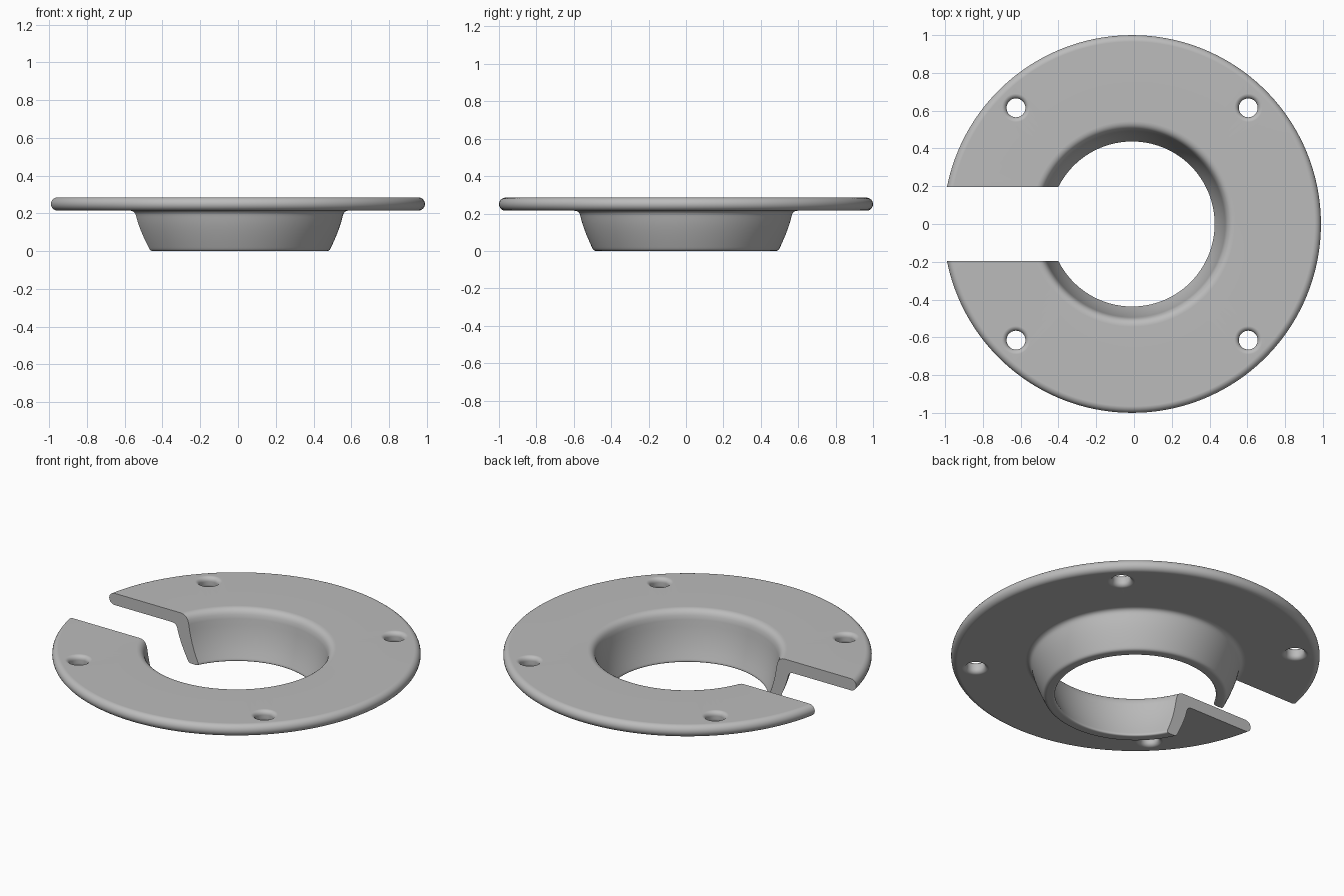
import bpy
import bmesh
from math import sin, cos, pi, radians
from mathutils import Vector, Matrix

cube = bpy.data.objects.get("Cube")
if cube:
    bpy.data.objects.remove(cube, do_unlink=True)

CENTRE_X = -0.01
BOTTOM, TOP = 0.215, 0.285      # faces of the flange
EDGE = (TOP - BOTTOM) / 2       # rim rounding radius

grey = bpy.data.materials.new("plain grey")
grey.use_nodes = True
grey.diffuse_color = (0.5, 0.5, 0.5, 1)
grey.node_tree.nodes["Principled BSDF"].inputs["Base Color"].default_value = (0.5, 0.5, 0.5, 1)


def arc(r, z, radius, start, end, steps=8):
    """Points of a circular arc in the (radius, height) plane."""
    angles = [radians(start + (end - start) * i / steps) for i in range(steps + 1)]
    return [(r + radius * cos(a), z + radius * sin(a)) for a in angles]


def curve(a, b, c, steps=6):
    """Points of a quadratic curve bent towards b."""
    a, b, c = Vector(a), Vector(b), Vector(c)
    ts = [i / steps for i in range(steps + 1)]
    return [tuple(a * (1 - t) ** 2 + b * 2 * t * (1 - t) + c * t * t) for t in ts]


def revolve(name, profile, closed, steps, location):
    """Turn a profile about the z axis into a solid."""
    bm = bmesh.new()
    verts = [bm.verts.new((r, 0, z)) for r, z in profile]
    edges = [bm.edges.new(pair) for pair in zip(verts, verts[1:])]
    if closed:
        edges.append(bm.edges.new((verts[-1], verts[0])))
    bmesh.ops.spin(bm, geom=verts + edges, cent=(0, 0, 0), axis=(0, 0, 1),
                   angle=2 * pi, steps=steps)
    bmesh.ops.remove_doubles(bm, verts=bm.verts, dist=0.0002)
    return make_object(name, bm, location)


def make_object(name, bm, location):
    bmesh.ops.recalc_face_normals(bm, faces=bm.faces)
    mesh = bpy.data.meshes.new(name)
    bm.to_mesh(mesh)
    bm.free()
    mesh.materials.append(grey)
    obj = bpy.data.objects.new(name, mesh)
    obj.location = location
    bpy.context.collection.objects.link(obj)
    return obj


# Flange and tapered collar as one revolved section
section = (
    arc(1 - EDGE, TOP - EDGE, EDGE, -90, 90, 12)            # rounded rim
    + curve((0.545, TOP), (0.505, TOP), (0.496, 0.24))      # lip into the bore
    + curve((0.494, 0.23), (0.48, 0.12), (0.44, 0.02))      # bore wall
    + curve((0.437, 0.012), (0.435, 0), (0.45, 0), 4)       # inner foot
    + curve((0.478, 0), (0.494, 0), (0.5, 0.014), 4)        # outer foot
    + curve((0.504, 0.022), (0.55, 0.12), (0.563, 0.18))    # collar wall
    + curve((0.565, 0.188), (0.571, BOTTOM), (0.598, BOTTOM))  # fillet below flange
)
flange = revolve("slotted_flange", section, True, 160, (CENTRE_X, 0, 0))

# Slot cutter, open to the right-hand side
bm = bmesh.new()
bmesh.ops.create_cube(bm, size=1, matrix=Matrix.Diagonal((1.2, 0.392, 1, 1)))
cutters = [make_object("slot_cutter", bm, (-0.6 + CENTRE_X, 0, 0.1))]

# Screw hole cutters with rounded mouths
FILLET = 0.025
mouth = 0.05 + FILLET
hole = ([(0, BOTTOM - 0.03), (mouth, BOTTOM - 0.03)]
        + arc(mouth, BOTTOM + FILLET, FILLET, 270, 180, 6)
        + arc(mouth, TOP - FILLET, FILLET, 180, 90, 6)
        + [(mouth, TOP + 0.03), (0, TOP + 0.03)])
for sx in (-1, 1):
    for sy in (-1, 1):
        cutters.append(revolve("screw_hole_cutter", hole, False, 40,
                               (CENTRE_X + sx * 0.615, sy * 0.615, 0)))

# Cut the slot and holes, then discard the cutters
bpy.ops.object.select_all(action='DESELECT')
bpy.context.view_layer.objects.active = flange
flange.select_set(True)
for cutter in cutters:
    cutter.hide_render = True
    cut = flange.modifiers.new("cut", 'BOOLEAN')
    cut.operation, cut.solver, cut.object = 'DIFFERENCE', 'EXACT', cutter
    bpy.ops.object.modifier_apply(modifier=cut.name)
for cutter in cutters:
    bpy.data.objects.remove(cutter, do_unlink=True)

# Smooth rounded surfaces, crisp slot edges, clean flat faces
bpy.ops.object.shade_smooth_by_angle(angle=radians(35))
weighted = flange.modifiers.new("weighted normals", 'WEIGHTED_NORMAL')
weighted.keep_sharp = True
